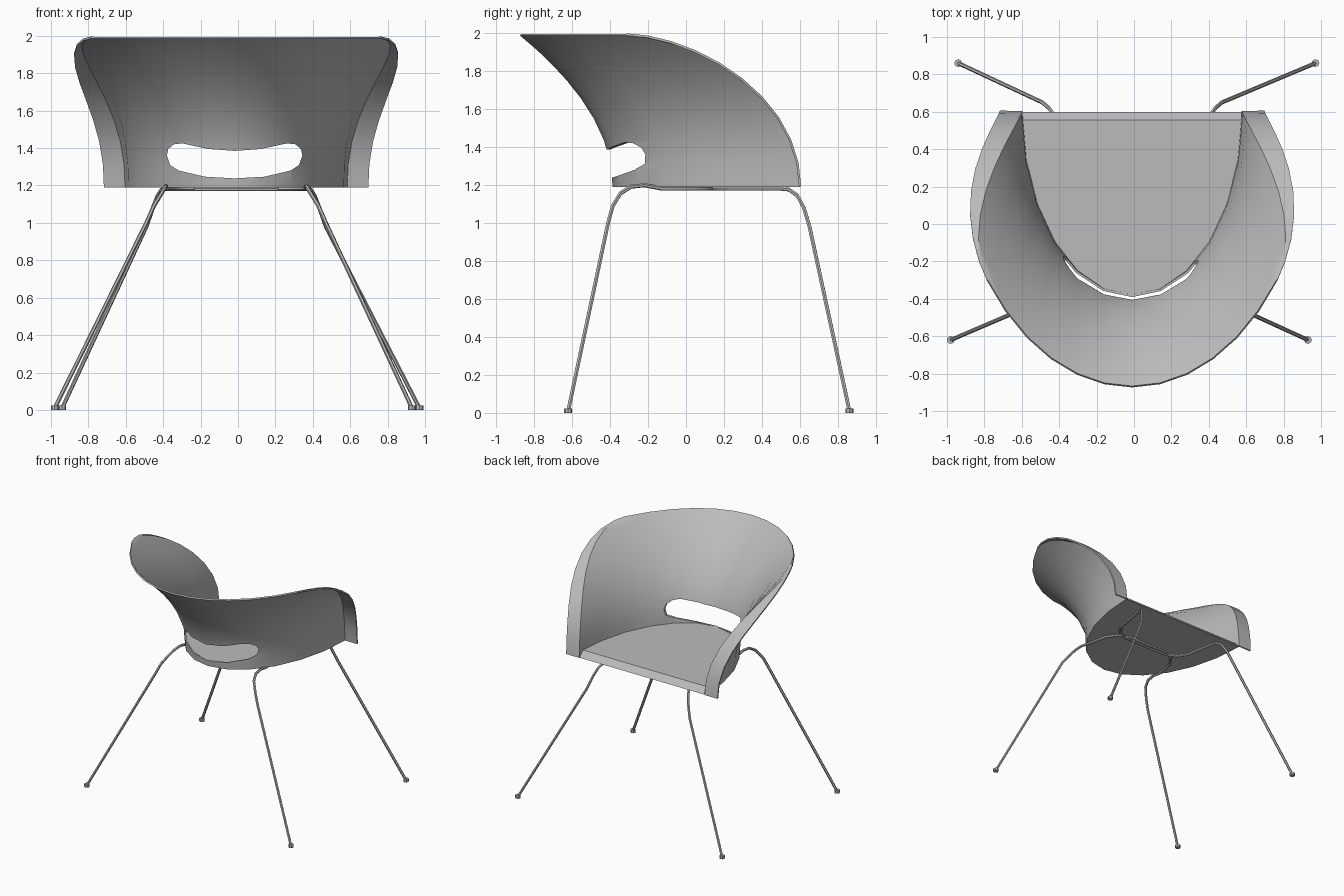
import bpy, bmesh
from math import sin, cos, acos, pi, radians
from mathutils import Vector

if "Cube" in bpy.data.objects:
    bpy.data.objects.remove(bpy.data.objects["Cube"])

BASE, HEIGHT, MID = 1.19, 0.8, -0.01


def material(name, rgb):
    m = bpy.data.materials.new(name)
    m.use_nodes = True
    m.diffuse_color = (*rgb, 1)
    m.node_tree.nodes["Principled BSDF"].inputs["Base Color"].default_value = (*rgb, 1)
    return m


grey = material("soft grey", (0.5, 0.5, 0.5))


def add_mesh(name, bm):
    bmesh.ops.recalc_face_normals(bm, faces=bm.faces)
    me = bpy.data.meshes.new(name)
    bm.to_mesh(me)
    bm.free()
    ob = bpy.data.objects.new(name, me)
    me.materials.append(grey)
    bpy.context.collection.objects.link(ob)
    return ob


def smooth(ob, angle=35):
    bpy.ops.object.select_all(action='DESELECT')
    ob.select_set(True)
    bpy.context.view_layer.objects.active = ob
    bpy.ops.object.shade_smooth_by_angle(angle=radians(angle))


# Flared shell: half-ellipse sections that widen upward, ending at a curved front edge
def shell_row(phi, steps=6):
    t = sin(phi)
    rx, ry = 0.59 + 0.39 * t ** 2.3, 0.98 + 0.49 * t * t
    y_edge = -0.3 + 0.9 * max(cos(phi), 0) ** 1.2
    limit = acos((0.6 - y_edge) / ry)
    z = BASE + HEIGHT * t
    row = []
    for i in range(-steps, steps + 1):
        a = limit * i / steps
        row.append(Vector((MID + rx * sin(a), 0.6 - ry * cos(a), z)))
    # outward lip along the front edge
    lip = Vector((0.002 + 0.115 * (1 - t ** 5), 0, 0))
    return [row[0] - lip] + row + [row[-1] + lip]


bm = bmesh.new()
rows = [[bm.verts.new(p) for p in shell_row(pi / 2 * k / 10)] for k in range(11)]
for low, high in zip(rows, rows[1:]):
    for i in range(len(low) - 1):
        bm.faces.new((low[i], low[i + 1], high[i + 1], high[i]))
shell = add_mesh("shell", bm)
solid = shell.modifiers.new("thickness", 'SOLIDIFY')
solid.thickness, solid.offset = 0.012, 0

# Smile-shaped slot in the back
half = [(0, 1.385), (0.14, 1.395), (0.28, 1.425), (0.325, 1.42), (0.355, 1.395),
        (0.362, 1.36), (0.345, 1.31), (0.3, 1.28), (0.16, 1.247), (0, 1.238)]
outline = half + [(-x, z) for x, z in half[-2:0:-1]]
bm = bmesh.new()
face = bm.faces.new([bm.verts.new((x - 0.018, -0.7, z)) for x, z in outline])
ext = bmesh.ops.extrude_face_region(bm, geom=[face])
bmesh.ops.translate(bm, vec=(0, 0.6, 0),
                    verts=[g for g in ext["geom"] if isinstance(g, bmesh.types.BMVert)])
cutter = add_mesh("slot_cutter", bm)
cutter.hide_render = True
cut = shell.modifiers.new("slot", 'BOOLEAN')
cut.object, cut.operation, cut.solver = cutter, 'DIFFERENCE', 'EXACT'
bpy.context.view_layer.update()
final = bpy.data.meshes.new_from_object(shell.evaluated_get(bpy.context.evaluated_depsgraph_get()))
shell.modifiers.clear()
shell.data = final
bpy.data.objects.remove(cutter)
smooth(shell)

# Seat pad with a sloped front edge
bm = bmesh.new()
rings = []
for z, y_front in ((BASE, 0.6), (BASE + 0.048, 0.555)):
    ring = []
    for i in range(-6, 7):
        a = pi / 2 * i / 6
        y = min(0.6 - 0.98 * cos(a), y_front)
        ring.append(bm.verts.new((MID + 0.59 * sin(a), y, z)))
    rings.append(ring)
    bm.faces.new(ring)
n = len(rings[0])
for i in range(n):
    j = (i + 1) % n
    bm.faces.new((rings[0][i], rings[0][j], rings[1][j], rings[1][i]))
add_mesh("seat", bm)


# Bent rods: each forms two legs joined by a loop under the seat
def rod(name, left_side, right_side):
    cu = bpy.data.curves.new(name, 'CURVE')
    cu.dimensions = '3D'
    cu.bevel_depth, cu.bevel_resolution, cu.use_fill_caps = 0.011, 1, True
    pts = left_side + right_side[::-1]
    sp = cu.splines.new('POLY')
    sp.points.add(len(pts) - 1)
    for p, co in zip(sp.points, pts):
        p.co = (*co, 1)
    ob = bpy.data.objects.new(name, cu)
    bpy.context.collection.objects.link(ob)
    me = bpy.data.meshes.new_from_object(ob)
    bpy.data.objects.remove(ob)
    me.materials.clear()
    me.materials.append(grey)
    ob = bpy.data.objects.new(name, me)
    bpy.context.collection.objects.link(ob)
    smooth(ob, 50)


def foot(name, x, y):
    bm = bmesh.new()
    bmesh.ops.create_cone(bm, cap_ends=True, segments=8, radius1=0.021, radius2=0.021, depth=0.024)
    bmesh.ops.translate(bm, verts=bm.verts, vec=(x, y, 0.012))
    add_mesh(name, bm)


def leg_pair(name, foot_y, bend, x_left, x_right):
    sides = []
    for s, fx, label in ((1, x_left, "left"), (-1, x_right, "right")):
        sides.append([(fx, foot_y, 0.01)] + [(s * x + MID, y, z) for x, y, z in bend])
        foot(f"{name}_{label}_foot", fx, foot_y)
    rod(f"{name}_legs", *sides)


UNDER = BASE - 0.009
leg_pair("rear", 0.86,
         [(0.48, 0.65, 0.98), (0.445, 0.62, 1.08), (0.42, 0.585, 1.145), (0.4, 0.54, UNDER - 0.005),
          (0.39, 0.49, UNDER), (0.35, 0.25, UNDER), (0.3, 0.17, UNDER), (0.2, 0.13, UNDER)],
         0.97, -0.94)
leg_pair("front", -0.62,
         [(0.48, -0.41, 1.0), (0.44, -0.385, 1.09), (0.4, -0.345, 1.155), (0.38, -0.29, 1.19),
          (0.375, -0.22, 1.198), (0.37, -0.13, UNDER), (0.34, 0.03, UNDER), (0.28, 0.12, UNDER),
          (0.18, 0.155, UNDER)],
         0.93, -0.98)
